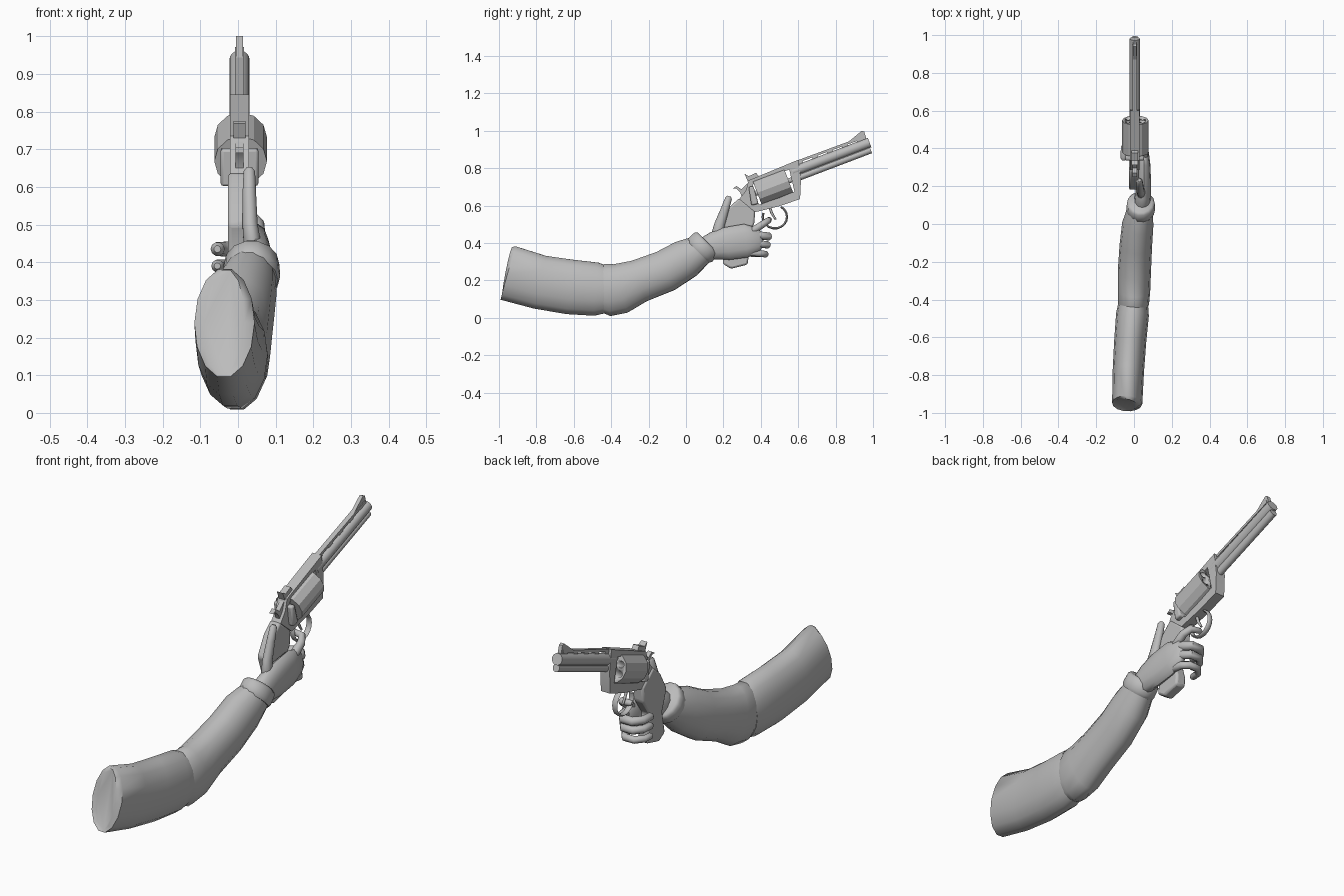
import bpy, bmesh, math
from mathutils import Vector, Matrix

if "Cube" in bpy.data.objects:
    bpy.data.objects.remove(bpy.data.objects["Cube"])

GREY = (0.5, 0.5, 0.5, 1)
mat = bpy.data.materials.new("plain_grey")
mat.use_nodes = True
mat.diffuse_color = GREY
mat.node_tree.nodes["Principled BSDF"].inputs["Base Color"].default_value = GREY

X, Z = Vector((1, 0, 0)), Vector((0, 0, 1))
MID = 0.004                                  # gun centre plane
AIM = Vector((0, 0.935, 0.355)).normalized()  # barrel direction


def finish(name, bm, angle=40):
    bmesh.ops.recalc_face_normals(bm, faces=bm.faces)
    mesh = bpy.data.meshes.new(name)
    bm.to_mesh(mesh)
    bm.free()
    mesh.materials.append(mat)
    ob = bpy.data.objects.new(name, mesh)
    bpy.context.collection.objects.link(ob)
    bpy.ops.object.select_all(action="DESELECT")
    bpy.context.view_layer.objects.active = ob
    ob.select_set(True)
    bpy.ops.object.shade_smooth_by_angle(angle=math.radians(angle))
    return ob


def sweep(name, stations, up=Z, sides=12, rounded=False, angle=50):
    """Loft elliptical rings; each station is x, y, z, width and height radius."""
    pts = [Vector(s[:3]) for s in stations]
    radii = [(s[3], s[-1]) for s in stations]
    if rounded:
        for end, nxt in ((0, 1), (-1, -2)):
            out = (pts[end] - pts[nxt]).normalized()
            a, b = radii[end]
            tip, small = pts[end] + out * min(a, b) * 0.7, (a * 0.5, b * 0.5)
            at = 0 if end == 0 else len(pts)
            pts.insert(at, tip)
            radii.insert(at, small)
    bm = bmesh.new()
    rings = []
    for i, p in enumerate(pts):
        t = (pts[min(i + 1, len(pts) - 1)] - pts[max(i - 1, 0)]).normalized()
        side = t.cross(up).normalized()
        over = side.cross(t)
        rings.append([bm.verts.new(p + side * radii[i][0] * math.cos(k * math.tau / sides)
                                   + over * radii[i][1] * math.sin(k * math.tau / sides))
                      for k in range(sides)])
    for r, q in zip(rings, rings[1:]):
        for k in range(sides):
            j = (k + 1) % sides
            bm.faces.new((r[k], r[j], q[j], q[k]))
    bm.faces.new(rings[0])
    bm.faces.new(rings[-1])
    return finish(name, bm, angle)


def plate(name, outline, half, hole=None, bevel=0.0, mid=MID):
    """Extrude a side profile (y, z) across the gun, optionally around a window."""
    bm = bmesh.new()
    def loop(points):
        return [bm.verts.new((mid - half, y, z)) for y, z in points]
    outer = loop(outline)
    if hole:
        inner = loop(hole)
        for i in range(len(outer)):
            j = (i + 1) % len(outer)
            bm.faces.new((outer[i], outer[j], inner[j], inner[i]))
    else:
        bm.faces.new(outer)
    res = bmesh.ops.extrude_face_region(bm, geom=bm.faces[:])
    moved = [g for g in res["geom"] if isinstance(g, bmesh.types.BMVert)]
    bmesh.ops.translate(bm, verts=moved, vec=X * half * 2)
    ob = finish(name, bm, 30)
    if bevel:
        mod = ob.modifiers.new("bevel", "BEVEL")
        mod.width, mod.segments = bevel, 2
    return ob


def rod(name, y, z, length, radius, sides=16, x=MID, angle=40):
    """Cylinder along the barrel direction, starting at y, z."""
    a = Vector((x, y, z))
    return sweep(name, [(*a, radius, radius), (*(a + AIM * length), radius, radius)],
                 sides=sides, angle=angle)


# Arm: upper sleeve, forearm and cuff
sweep("upper_arm", [(-.037, -.955, .24, .055, .145), (-.036, -.95, .239, .08, .152),
                    (-.03, -.78, .19, .083, .148), (-.02, -.62, .165, .085, .15),
                    (-.008, -.48, .153, .087, .146), (-.005, -.43, .15, .08, .13)], sides=14)
sweep("forearm", [(-.005, -.45, .145, .075, .125), (-.003, -.42, .148, .083, .143),
                  (0, -.35, .157, .086, .138), (.002, -.25, .197, .088, .118),
                  (.01, -.11, .25, .086, .115), (.02, 0, .315, .083, .108),
                  (.035, .09, .37, .066, .08)], sides=14)
sweep("wrist_cuff", [(.036, .066, .352, .07, .082), (.036, .076, .362, .076, .092),
                     (.036, .108, .394, .074, .09), (.036, .116, .402, .062, .08)], sides=14)

# Hand: palm, thumb and fingers
sweep("palm", [(.042, .09, .365, .045, .06), (.048, .15, .385, .043, .075),
               (.053, .22, .397, .038, .088), (.053, .32, .412, .033, .09),
               (.05, .39, .415, .027, .065)], rounded=True)
sweep("thumb", [(.04, .165, .43, .035, .025), (.032, .18, .5, .028, .021),
                (.03, .208, .58, .022, .019), (.03, .228, .64, .018, .016)],
      up=X, sides=10, rounded=True)
for label, z, r, reach in (("middle", .435, .022, .44), ("ring", .39, .02, .435),
                           ("little", .34, .018, .425)):
    sweep(label + "_finger", [(.05, .33, z + .01, r), (.05, reach - .03, z + .004, r),
                              (.028, reach, z, r), (-.02, reach, z, r * .95),
                              (-.05, reach - .035, z, r * .9), (-.054, .35, z, r * .85)],
          sides=10, rounded=True)
sweep("index_finger", [(.05, .35, .46, .022), (.052, .41, .5, .019),
                       (.035, .44, .52, .017), (-.015, .445, .525, .014)],
      sides=10, rounded=True)

# Frame with cylinder window, grip and small fittings
plate("frame", [(.335, .735), (.6, .845), (.615, .74), (.61, .635), (.5, .597), (.37, .565),
                (.285, .635), (.32, .68)], .025,
      hole=[(.357, .712), (.552, .793), (.567, .73), (.58, .675), (.5, .642), (.392, .605),
            (.37, .64), (.36, .68)])
plate("grip", [(.285, .64), (.37, .57), (.365, .5), (.31, .42), (.335, .33), (.33, .285),
               (.24, .262), (.195, .29), (.215, .4), (.18, .5), (.23, .59)], .027, bevel=.01, mid=0)
plate("hammer", [(.248, .69), (.27, .705), (.297, .687), (.33, .72), (.34, .65), (.3, .64),
                 (.29, .67), (.27, .69)], .011)
plate("rear_sight", [(.313, .77), (.335, .757), (.375, .775), (.39, .755), (.33, .73)], .016)
sweep("trigger_guard", [(MID, .475 + .065 * math.cos(a), .54 + .062 * math.sin(a), .006, .014)
                        for a in (math.radians(60 - 20 * k) for k in range(14))],
      up=X, sides=8)
sweep("trigger", [(MID, .445, .6, .008), (MID, .458, .56, .007), (MID, .48, .525, .005)],
      up=X, sides=8)

# Cylinder with six bored chambers
centre = Vector((MID + .003, .465, .7))
start = centre - AIM * .09
drum = rod("cylinder", start.y, start.z, .18, .07, sides=12, x=centre.x, angle=20)
across = AIM.cross(X)
bores = []
for k in range(6):
    a = math.tau * (k + .5) / 6
    p = start + AIM * .13 + (X * math.cos(a) + across * math.sin(a)) * .044
    bores.append(rod("chamber_cutter", p.y, p.z, .08, .016, sides=10, x=p.x))
for cutter in bores:
    cutter.hide_render = True
    cutter.hide_set(True)
    mod = drum.modifiers.new("chamber", "BOOLEAN")
    mod.operation, mod.object, mod.solver = "DIFFERENCE", cutter, "EXACT"
bpy.context.view_layer.objects.active = drum
for mod in list(drum.modifiers):
    bpy.ops.object.modifier_apply(modifier=mod.name)
for cutter in bores:
    bpy.data.objects.remove(cutter)
rod("cylinder_pin", .37, .664, .22, .014, sides=10)
plate("recoil_shield", [(.335, .7), (.36, .705), (.388, .61), (.35, .6)], .05, bevel=.008)

# Barrel, ejector rod housing, vented rib and front sight
rod("barrel", .57, .781, .44, .027)
rod("underlug", .58, .742, .437, .018, sides=12)
plate("barrel_web", [(.59, .79), (.97, .934), (.98, .894), (.6, .75)], .012)
plate("rib", [(.58, .836), (.95, .972), (.954, .96), (.585, .824)], .012)
for k in range(5):
    y = .6 + k * .08
    z = .79 + (y - .58) * .37
    plate("rib_post", [(y, z), (y + .03, z + .011), (y + .022, z + .05), (y - .008, z + .039)], .01)
plate("front_sight", [(.865, .938), (.94, 1.0), (.953, .995), (.965, .955)], .009)
